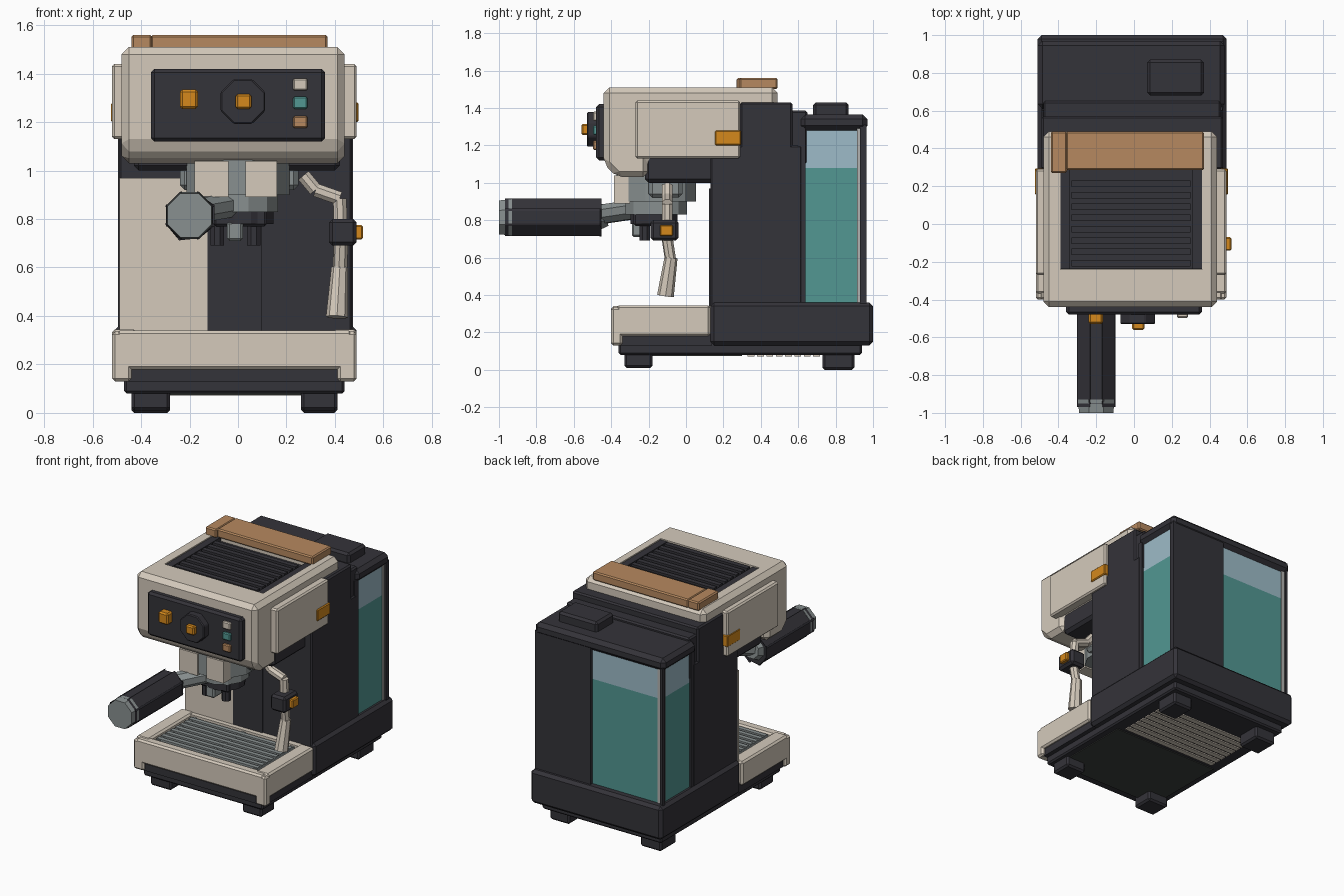
import bpy, bmesh, math
from mathutils import Vector


def mat(name, r, g, b):
    m = bpy.data.materials.new(name)
    m.diffuse_color = (r, g, b, 1)
    return m


CREAM = mat("cream", 0.66, 0.59, 0.50)
DARK = mat("charcoal", 0.034, 0.033, 0.041)
WOOD = mat("wood", 0.47, 0.25, 0.115)
ORANGE = mat("orange", 0.66, 0.25, 0.012)
TEAL = mat("teal water", 0.085, 0.31, 0.29)
BLUE = mat("pale blue glass", 0.34, 0.50, 0.58)
STEEL = mat("steel", 0.25, 0.28, 0.28)
PALE = mat("pale grey", 0.45, 0.45, 0.44)
UNDER = mat("underside grey", 0.045, 0.05, 0.047)


def finish(name, bm, material, bevel=0):
    if bevel:
        bmesh.ops.bevel(bm, geom=bm.edges[:], offset=bevel, segments=1,
                        affect='EDGES', clamp_overlap=True)
    bmesh.ops.recalc_face_normals(bm, faces=bm.faces[:])
    me = bpy.data.meshes.new(name)
    bm.to_mesh(me)
    bm.free()
    me.materials.append(material)
    ob = bpy.data.objects.new(name, me)
    bpy.context.collection.objects.link(ob)
    return ob


def box(name, x, y, z, material, bevel=0):
    """Box from (min, max) ranges."""
    bm = bmesh.new()
    bmesh.ops.create_cube(bm, size=1)
    for v in bm.verts:
        v.co = Vector([(r[0] + r[1]) / 2 + c * (r[1] - r[0])
                       for r, c in zip((x, y, z), v.co)])
    return finish(name, bm, material, bevel)


def profile_x(name, pts, x, material, bevel=0):
    """Side profile of (y, z) points extruded across x."""
    bm = bmesh.new()
    f = bm.faces.new([bm.verts.new((x[0], y, z)) for y, z in pts])
    ext = bmesh.ops.extrude_face_region(bm, geom=[f])
    for g in ext["geom"]:
        if isinstance(g, bmesh.types.BMVert):
            g.co.x = x[1]
    return finish(name, bm, material, bevel)


def rod(name, a, b, r1, material, r2=None, sides=8, bevel=0):
    """Prism or cone from point a to point b, with a flat side facing up."""
    a, b = Vector(a), Vector(b)
    bm = bmesh.new()
    bmesh.ops.create_cone(bm, cap_ends=True, segments=sides, radius1=r1,
                          radius2=r1 if r2 is None else r2, depth=(b - a).length)
    turn = math.pi / sides
    q = (b - a).to_track_quat('Z', 'Y')
    for v in bm.verts:
        c, s = math.cos(turn), math.sin(turn)
        p = Vector((v.co.x * c - v.co.y * s, v.co.x * s + v.co.y * c, v.co.z))
        v.co = q @ p + (a + b) / 2
    return finish(name, bm, material, bevel)


# Base, feet and underside
box("base_rear", (-0.51, 0.49), (0.13, 1.0), (0.13, 0.36), DARK, 0.02)
box("base_underside", (-0.47, 0.44), (-0.36, 0.94), (0.08, 0.19), DARK, 0.01)
for x in ((-0.44, -0.28), (0.26, 0.41)):
    box("front_foot", x, (-0.33, -0.18), (0.01, 0.14), DARK, 0.012)
    box("rear_foot", x, (0.73, 0.90), (0, 0.14), DARK, 0.012)
box("bottom_plate", (-0.42, 0.39), (-0.30, 0.30), (0.074, 0.082), UNDER)
for i in range(8):
    y = 0.33 + i * 0.05
    box("bottom_vent_slat", (-0.38, 0.35), (y, y + 0.036), (0.072, 0.09), CREAM)

# Drip tray: rim walls around a dark well with a steel grate
box("tray_front", (-0.50, 0.47), (-0.40, -0.33), (0.18, 0.34), CREAM, 0.012)
for x in ((-0.52, -0.42), (0.39, 0.49)):
    box("tray_side", x, (-0.37, 0.13), (0.18, 0.345), CREAM, 0.012)
for x in ((-0.52, -0.44), (0.41, 0.49)):
    box("tray_corner", x, (-0.40, -0.34), (0.13, 0.335), CREAM, 0.012)
box("tray_skirt", (-0.50, 0.47), (-0.385, 0.14), (0.13, 0.20), DARK)
box("tray_back_lip", (-0.43, 0.40), (0.09, 0.14), (0.20, 0.34), CREAM)
box("tray_well", (-0.43, 0.40), (-0.35, 0.10), (0.19, 0.305), DARK)
for i in range(8):
    y = -0.315 + i * 0.05
    box("grate_bar", (-0.40, 0.37), (y, y + 0.03), (0.31, 0.338), STEEL)
for x in (-0.40, -0.03, 0.34):
    box("grate_rail", (x, x + 0.03), (-0.32, 0.085), (0.30, 0.332), STEEL)

# Column
box("column_lower", (-0.49, 0.47), (0.13, 0.62), (0.30, 1.20), DARK, 0.008)
box("column_upper", (-0.49, 0.47), (0.29, 0.57), (1.15, 1.43), DARK, 0.01)
box("column_shoulder", (-0.48, 0.46), (0.55, 0.65), (1.1, 1.385), DARK, 0.01)
box("column_cream_panel", (-0.49, -0.125), (0.122, 0.14), (0.34, 0.97), CREAM)
box("column_center_panel", (-0.125, 0.10), (0.122, 0.14), (0.34, 0.97), DARK)
box("under_head", (-0.43, 0.42), (-0.22, 0.15), (1.0, 1.15), DARK, 0.02)

# Water tank with lid, posts and back panel
box("tank_water", (-0.475, 0.455), (0.60, 0.945), (0.34, 1.08), TEAL)
box("tank_glass", (-0.475, 0.455), (0.60, 0.945), (1.08, 1.30), BLUE)
box("tank_lid", (-0.51, 0.48), (0.61, 0.97), (1.28, 1.365), DARK, 0.025)
box("tank_lid_handle", (0.07, 0.37), (0.68, 0.87), (1.35, 1.43), DARK, 0.015)
box("back_panel", (0.05, 0.475), (0.93, 0.965), (0.34, 1.31), DARK)
for x in ((-0.485, -0.45), (0.43, 0.465)):
    box("tank_post", x, (0.915, 0.95), (0.36, 1.29), PALE)
box("tank_edge", (-0.495, -0.475), (0.935, 0.96), (0.34, 1.3), DARK)
for x in ((-0.488, -0.46), (0.44, 0.468)):
    box("tank_front_trim", x, (0.60, 0.64), (0.34, 1.3), DARK)

# Head shell with a recessed cup warmer
head = profile_x("head_shell", [(-0.44, 1.10), (-0.37, 1.03), (-0.20, 1.03), (-0.20, 1.12),
                                (0.49, 1.12), (0.49, 1.51), (-0.44, 1.51)],
                 (-0.48, 0.44), CREAM, 0.03)
cut = box("recess_cutter", (-0.39, 0.36), (-0.24, 0.30), (1.465, 1.6), CREAM)
cut.hide_render = True
mod = head.modifiers.new("recess", 'BOOLEAN')
mod.object, mod.operation, mod.solver = cut, 'DIFFERENCE', 'EXACT'
bpy.context.view_layer.update()
dg = bpy.context.evaluated_depsgraph_get()
cut_mesh = bpy.data.meshes.new_from_object(head.evaluated_get(dg))
head.modifiers.clear()
head.data = cut_mesh
bpy.data.objects.remove(cut)
box("warmer_floor", (-0.389, 0.359), (-0.239, 0.299), (1.46, 1.475), DARK)
for x in ((-0.389, -0.34), (0.31, 0.359)):
    box("warmer_side", x, (-0.239, 0.299), (1.47, 1.503), DARK)
for i in range(8):
    y = -0.225 + i * 0.06
    box("warmer_slat", (-0.33, 0.30), (y, y + 0.034), (1.475, 1.508), DARK)
for x in ((-0.52, -0.46), (0.42, 0.49)):
    box("head_side_panel", x, (-0.27, 0.29), (1.13, 1.44), CREAM, 0.01)
for x in ((-0.524, -0.48), (0.455, 0.498)):
    box("side_latch", x, (0.155, 0.295), (1.20, 1.28), ORANGE, 0.006)
box("wood_rail", (-0.36, 0.37), (0.285, 0.49), (1.50, 1.56), WOOD, 0.008)
box("wood_rail_end", (-0.44, -0.355), (0.27, 0.49), (1.50, 1.56), WOOD, 0.008)

# Control panel
box("control_panel", (-0.36, 0.36), (-0.48, -0.42), (1.12, 1.42), DARK, 0.015)
box("left_knob", (-0.24, -0.165), (-0.53, -0.47), (1.255, 1.335), ORANGE, 0.01)
rod("dial", (0.02, -0.47, 1.285), (0.02, -0.53, 1.285), 0.10, DARK, bevel=0.006)
box("dial_center", (-0.01, 0.055), (-0.56, -0.52), (1.255, 1.315), ORANGE, 0.008)
for z, m in ((1.355, CREAM), (1.28, TEAL), (1.20, WOOD)):
    box("button", (0.227, 0.287), (-0.497, -0.47), (z - 0.025, z + 0.025), m, 0.006)

# Brew group and portafilter
rod("group_head", (0, -0.16, 0.90), (0, -0.16, 1.05), 0.22, STEEL, sides=12)
rod("group_ring", (0, -0.16, 0.83), (0, -0.16, 0.91), 0.17, STEEL, sides=12)
for x in ((-0.18, -0.04), (0.03, 0.16)):
    box("group_front_plate", x, (-0.385, -0.30), (0.89, 1.04), CREAM)
box("group_mount", (-0.24, 0.25), (-0.20, -0.02), (0.92, 1.04), STEEL, 0.02)
rod("filter_basket", (0.02, -0.17, 0.78), (0.02, -0.17, 0.87), 0.13, DARK, sides=12)
box("spout_block", (-0.10, 0.12), (-0.28, -0.18), (0.77, 0.865), DARK, 0.01)
for x in (-0.075, 0.075):
    rod("spout", (x - 0.01, -0.22, 0.69), (x - 0.01, -0.22, 0.79), 0.03, DARK)
box("spout_bridge", (-0.045, 0.02), (-0.29, -0.20), (0.71, 0.79), STEEL, 0.01)
rod("portafilter_arm", (-0.03, -0.26, 0.86), (-0.2, -0.46, 0.83), 0.055, STEEL)
rod("handle_collar", (-0.2, -0.48, 0.82), (-0.2, -0.42, 0.825), 0.085, STEEL, 0.06)
rod("handle_grip", (-0.2, -0.96, 0.815), (-0.2, -0.46, 0.815), 0.103, DARK, bevel=0.008)
rod("handle_cap", (-0.2, -1.0, 0.815), (-0.2, -0.93, 0.815), 0.098, STEEL, 0.105)

# Steam wand with valve
wand = [(0.27, -0.1, 0.98), (0.32, -0.1, 0.92), (0.42, -0.1, 0.885),
        (0.425, -0.1, 0.70), (0.42, -0.08, 0.57)]
for a, b in zip(wand, wand[1:]):
    rod("steam_pipe", a, b, 0.03, CREAM)
rod("steam_tip", (0.408, -0.11, 0.395), (0.42, -0.08, 0.60), 0.045, CREAM, 0.035)
box("steam_valve", (0.375, 0.49), (-0.19, -0.04), (0.69, 0.80), DARK, 0.015)
box("steam_knob", (0.48, 0.515), (-0.14, -0.07), (0.715, 0.775), ORANGE, 0.006)
